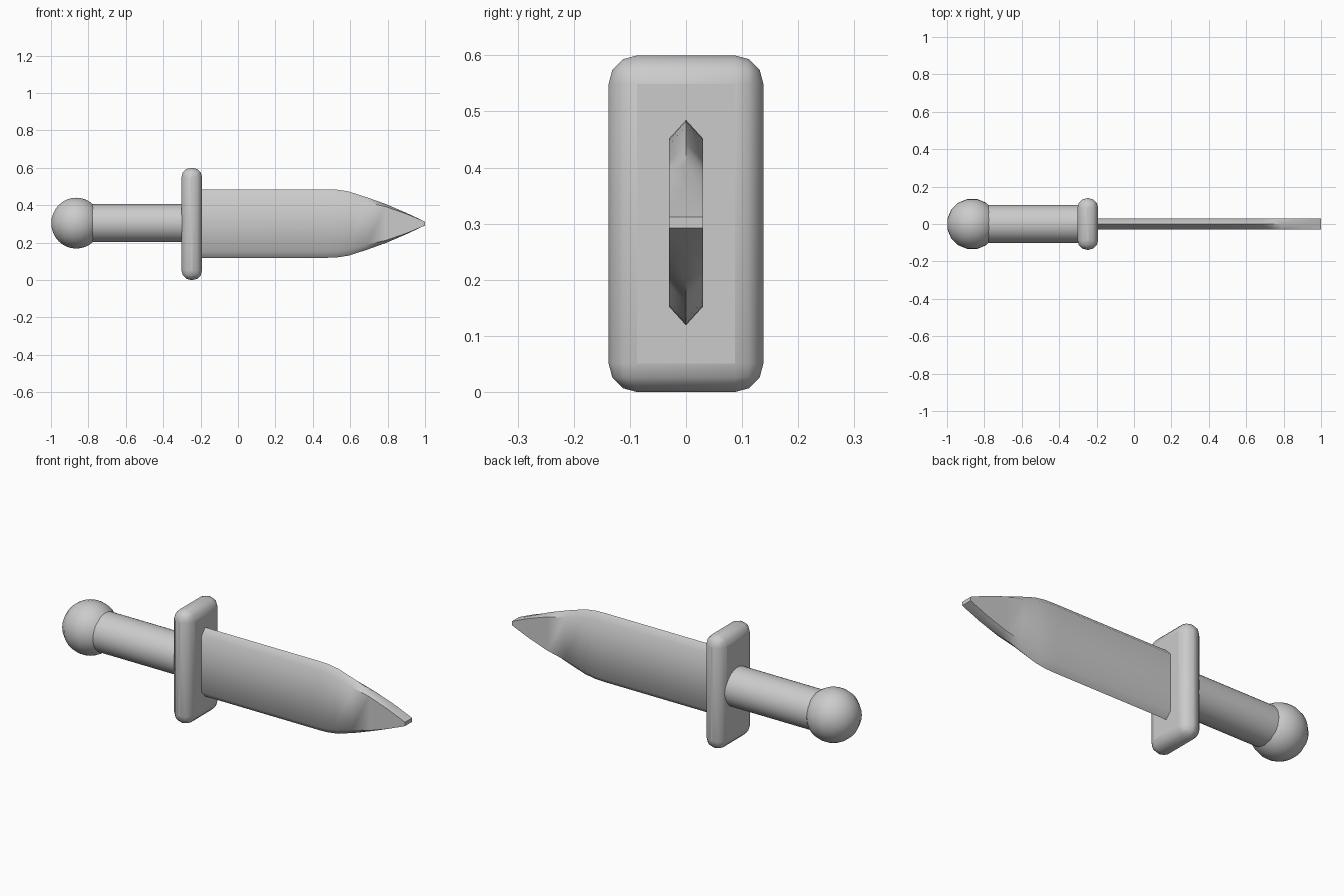
import bpy, bmesh, math

if "Cube" in bpy.data.objects:
    bpy.data.objects.remove(bpy.data.objects["Cube"])

ZC = 0.302  # height of the dagger's long axis


def smooth(obj, angle):
    bpy.ops.object.select_all(action='DESELECT')
    obj.select_set(True)
    bpy.context.view_layer.objects.active = obj
    bpy.ops.object.shade_smooth_by_angle(angle=math.radians(angle))


# Pommel ball
bpy.ops.mesh.primitive_uv_sphere_add(segments=16, ring_count=16, radius=0.136,
                                     location=(-0.865, 0, 0.304),
                                     rotation=(0, 0, math.pi / 16))
pommel = bpy.context.object
pommel.name = "pommel"
smooth(pommel, 60)

# Round grip
bpy.ops.mesh.primitive_cylinder_add(vertices=32, radius=0.102, depth=0.6,
                                    location=(-0.55, 0, 0.304),
                                    rotation=(0, math.pi / 2, 0))
grip = bpy.context.object
grip.name = "grip"
smooth(grip, 40)

# Rounded crossguard
bpy.ops.mesh.primitive_cube_add(size=1, location=(-0.247, 0, 0.3))
guard = bpy.context.object
guard.name = "crossguard"
guard.scale = (0.11, 0.276, 0.6)
bpy.ops.object.transform_apply(location=False, rotation=False, scale=True)
bevel = guard.modifiers.new("Rounding", 'BEVEL')
bevel.width = 0.051
bevel.segments = 3
smooth(guard, 60)

# Blade: hexagonal sections (x, ridge half height, shoulder half height)
stations = [(-0.25, 0.183, 0.15), (0.48, 0.183, 0.15), (0.53, 0.181, 0.148),
            (0.59, 0.172, 0.139), (0.69, 0.140, 0.112), (0.79, 0.104, 0.090),
            (0.90, 0.057, 0.052), (0.975, 0.022, 0.021), (1.0, 0.010, 0.010)]
T = 0.03
bm = bmesh.new()
rings = []
for x, ridge, side in stations:
    section = [(0, ridge), (T, side), (T, -side), (0, -ridge), (-T, -side), (-T, side)]
    rings.append([bm.verts.new((x, y, ZC + z)) for y, z in section])
for a, b in zip(rings, rings[1:]):
    for i in range(6):
        j = (i + 1) % 6
        bm.faces.new((a[i], a[j], b[j], b[i]))
bm.faces.new(rings[0])
bm.faces.new(rings[-1])
bmesh.ops.recalc_face_normals(bm, faces=bm.faces)
mesh = bpy.data.meshes.new("blade")
bm.to_mesh(mesh)
bm.free()
blade = bpy.data.objects.new("blade", mesh)
bpy.context.collection.objects.link(blade)
smooth(blade, 55)
